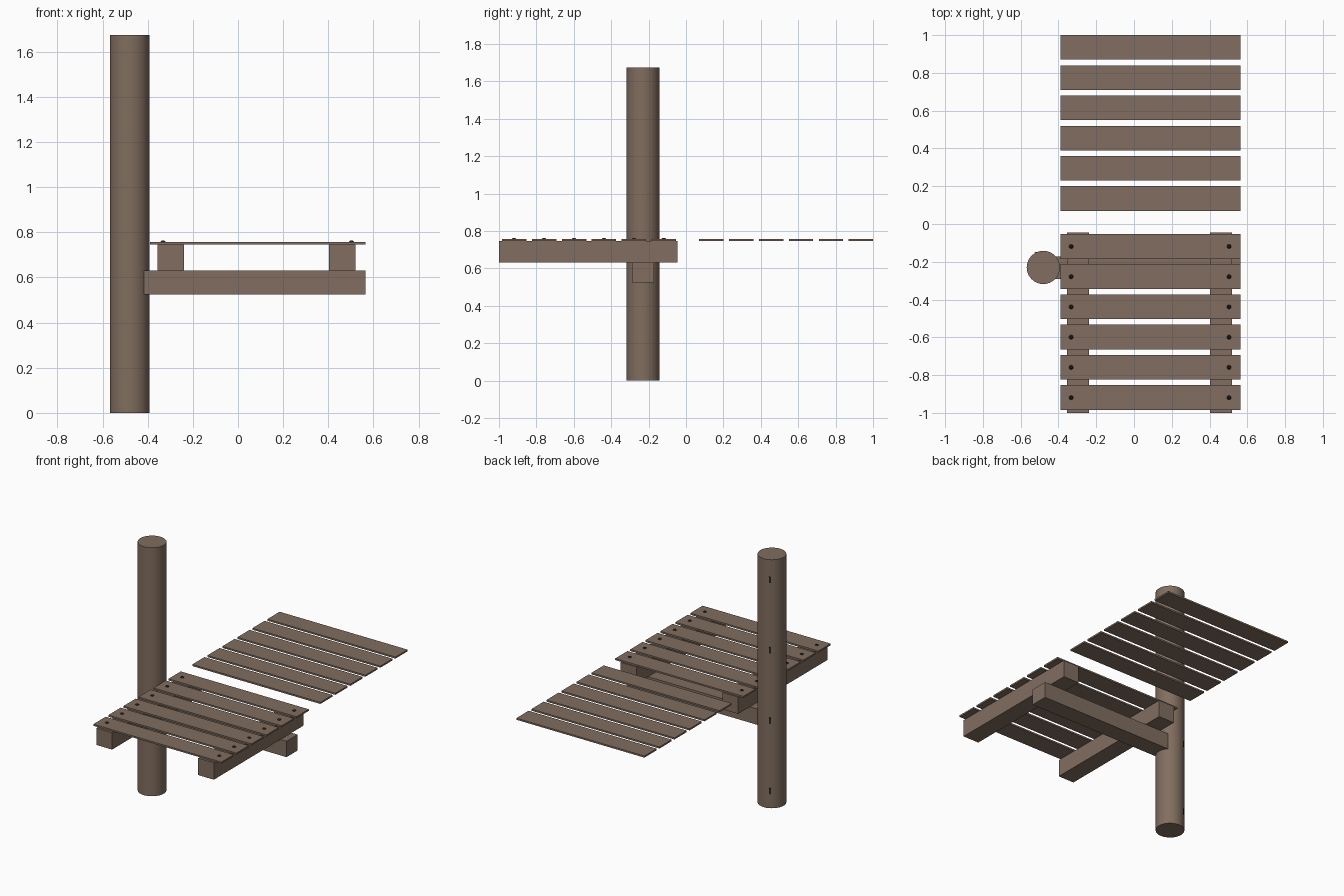
import bpy, math
from mathutils import Vector

if "Cube" in bpy.data.objects:
    bpy.data.objects.remove(bpy.data.objects["Cube"])


def material(name, rgb):
    m = bpy.data.materials.new(name)
    m.diffuse_color = (*rgb, 1)
    m.use_nodes = True
    m.node_tree.nodes["Principled BSDF"].inputs["Base Color"].default_value = m.diffuse_color
    return m


wood = material("weathered wood", (0.22, 0.155, 0.115))
iron = material("dark iron", (0.02, 0.018, 0.016))


def box(name, lo, hi, mat=wood):
    lo, hi = Vector(lo), Vector(hi)
    bpy.ops.mesh.primitive_cube_add(size=1, location=(lo + hi) / 2)
    ob = bpy.context.object
    ob.name = name
    ob.scale = hi - lo
    bpy.ops.object.transform_apply(location=False, rotation=False, scale=True)
    ob.data.materials.append(mat)
    return ob


# Round mooring post
PX, PY, PR, PH = -0.48, -0.23, 0.088, 1.675
bpy.ops.mesh.primitive_cylinder_add(vertices=32, radius=PR, depth=PH,
                                    location=(PX, PY, PH / 2))
post = bpy.context.object
post.name = "post"
post.data.materials.append(wood)
bpy.ops.object.shade_smooth_by_angle(angle=math.radians(40))

# Small flat nail marks up the back of the post
az = math.radians(117)
for i in range(4):
    x, y = PX + math.cos(az) * PR, PY + math.sin(az) * PR
    z = 0.115 + i * 0.475
    mark = box(f"post_nail_{i + 1}", (-0.002, -0.006, -0.02), (0.002, 0.006, 0.02), iron)
    mark.location = (x, y, z)
    mark.rotation_euler = (0, 0, az)

# Cross beam joined to the post
box("cross_beam", (-0.45, -0.29, 0.525), (0.565, -0.172, 0.632))

# Two joists resting on the cross beam
for side, x in (("left", -0.356), ("right", 0.403)):
    box(f"{side}_joist", (x, -1.0, 0.632), (x + 0.117, -0.046, 0.746))

# Six deck planks with nails, and six loose planks behind them
Z0, Z1 = 0.746, 0.757
for i in range(6):
    y = -0.053 - 0.16 * i
    box(f"deck_plank_{i + 1}", (-0.39, y - 0.131, Z0), (0.565, y, Z1))
    for side, x in (("left", -0.333), ("right", 0.503)):
        bpy.ops.mesh.primitive_cone_add(vertices=8, radius1=0.013, radius2=0.006,
                                        depth=0.007,
                                        location=(x, y - 0.066, Z1 + 0.0025))
        nail = bpy.context.object
        nail.name = f"{side}_nail_{i + 1}"
        nail.data.materials.append(iron)
    y = 1.0 - 0.16 * i
    box(f"loose_plank_{i + 1}", (-0.39, y - 0.13, Z0), (0.565, y, Z1))
